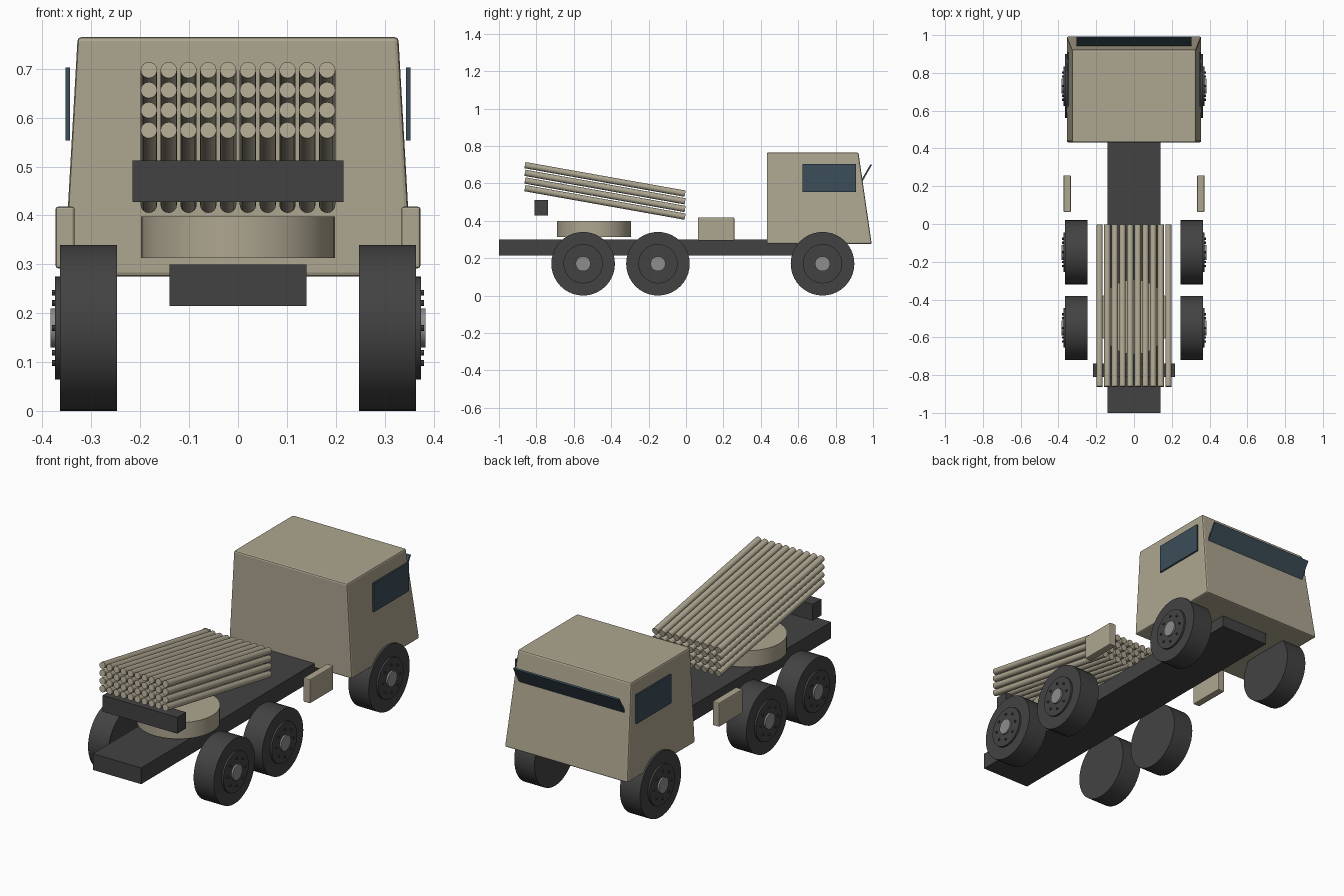
import bpy, bmesh
from math import radians, pi, cos, sin
from mathutils import Matrix, Vector

if "Cube" in bpy.data.objects:
    bpy.data.objects.remove(bpy.data.objects["Cube"])


def material(name, rgb):
    m = bpy.data.materials.new(name)
    m.diffuse_color = (*rgb, 1)
    m.use_nodes = True
    m.node_tree.nodes["Principled BSDF"].inputs["Base Color"].default_value = m.diffuse_color
    return m


TAN = material("tan_paint", (0.42, 0.38, 0.28))
DARK = material("dark_grey", (0.055, 0.055, 0.055))
GLASS = material("glass", (0.045, 0.075, 0.10))
METAL = material("hub_metal", (0.27, 0.27, 0.27))


def finish(name, bm, mat, bevel=0, smooth=False):
    bmesh.ops.recalc_face_normals(bm, faces=bm.faces)
    me = bpy.data.meshes.new(name)
    bm.to_mesh(me)
    bm.free()
    me.materials.append(mat)
    ob = bpy.data.objects.new(name, me)
    bpy.context.collection.objects.link(ob)
    if bevel:
        b = ob.modifiers.new("bevel", 'BEVEL')
        b.width, b.segments = bevel, 2
    if smooth:
        bpy.ops.object.select_all(action='DESELECT')
        ob.select_set(True)
        bpy.context.view_layer.objects.active = ob
        bpy.ops.object.shade_smooth_by_angle(angle=radians(35))
    return ob


def box(name, lo, hi, mat, bevel=0, tilt=0):
    lo, hi = Vector(lo), Vector(hi)
    bm = bmesh.new()
    bmesh.ops.create_cube(bm, size=1, matrix=Matrix.Diagonal((*(hi - lo), 1)))
    bm.transform(Matrix.Translation((lo + hi) / 2) @ Matrix.Rotation(tilt, 4, 'X'))
    return finish(name, bm, mat, bevel)


def add_cylinder(bm, centre, r, length, rot=Matrix(), segs=40):
    bmesh.ops.create_cone(bm, cap_ends=True, segments=segs, radius1=r, radius2=r,
                          depth=length, matrix=Matrix.Translation(centre) @ rot)


# Chassis
box("chassis", (-0.14, -1, 0.215), (0.14, 0.86, 0.30), DARK)

# Cab: sloped nose, sides leaning inward
bm = bmesh.new()
bmesh.ops.create_cube(bm, size=2)
for v in bm.verts:
    top, front = v.co.z > 0, v.co.y > 0
    half_width = 0.328 if top else 0.356
    y = (0.922 if top else 0.993) if front else 0.432
    v.co = ((half_width if v.co.x > 0 else -half_width), y, 0.765 if top else 0.275)
finish("cab", bm, TAN, bevel=0.008)

# Windscreen and side windows
box("windscreen", (-0.305, 0.948, 0.56), (0.305, 0.957, 0.71), GLASS, tilt=radians(-30))
for s, side in ((-1, "left"), (1, "right")):
    x = sorted((s * 0.344, s * 0.353))
    box(f"{side}_window", (x[0], 0.622, 0.553), (x[1], 0.91, 0.703), GLASS)
    # Side storage boxes
    x = sorted((s * 0.334, s * 0.373))
    box(f"{side}_storage_box", (x[0], 0.063, 0.292), (x[1], 0.258, 0.418), TAN, bevel=0.005)

# Wheels: tyre, rim disc, bolts and hub cap on the outer face
AXLE = Matrix.Rotation(pi / 2, 4, 'Y')
for s, side in ((-1, "left"), (1, "right")):
    for y, pos in ((-0.55, "rear"), (-0.15, "middle"), (0.73, "front")):
        def disc(bm, x0, x1, r, dy=0, dz=0, segs=40):
            add_cylinder(bm, (s * (x0 + x1) / 2, y + dy, 0.17 + dz), r, x1 - x0, AXLE, segs)
        for part, x0, x1, r, mat in (("tyre", 0.247, 0.364, 0.17, DARK),
                                     ("rim", 0.36, 0.374, 0.105, DARK),
                                     ("hub_cap", 0.37, 0.383, 0.04, METAL)):
            bm = bmesh.new()
            disc(bm, x0, x1, r)
            finish(f"{side}_{pos}_{part}", bm, mat, smooth=True)
        bm = bmesh.new()
        for i in range(8):
            a = i * pi / 4
            disc(bm, 0.37, 0.38, 0.006, 0.072 * cos(a), 0.072 * sin(a), 8)
        finish(f"{side}_{pos}_bolts", bm, DARK)

# Launcher turntable and rear support beam
bm = bmesh.new()
add_cylinder(bm, (0, -0.492, 0.355), 0.198, 0.085, segs=48)
finish("turntable", bm, TAN, smooth=True)
box("support_beam", (-0.216, -0.81, 0.427), (0.216, -0.738, 0.512), DARK)

# Launch tubes: ten columns by four rows, raised towards the rear
bm = bmesh.new()
tilt = Matrix.Rotation(pi / 2 - radians(10.1), 4, 'X')
for col in range(10):
    for row in range(4):
        add_cylinder(bm, ((col - 4.5) * 0.0405, -0.433, 0.498 + row * 0.041),
                     0.0168, 0.87, tilt, 16)
finish("launch_tubes", bm, TAN, smooth=True)
